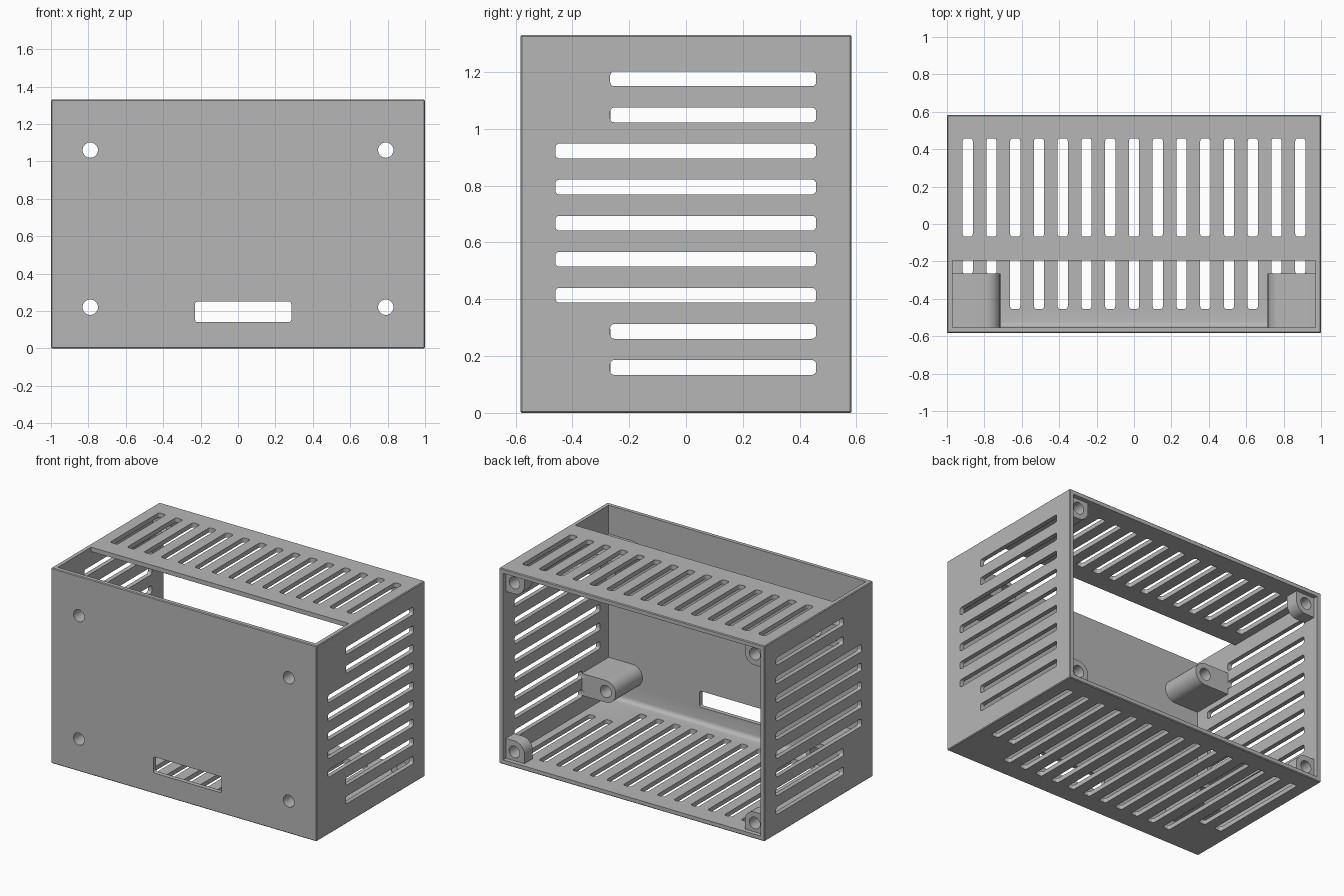
import bpy, bmesh, math

if "Cube" in bpy.data.objects:
    bpy.data.objects.remove(bpy.data.objects["Cube"])

W, D, H, T = 1.0, 0.583, 1.33, 0.03   # half width, half depth, height, wall

grey = bpy.data.materials.new("plain grey")
grey.diffuse_color = (0.47, 0.47, 0.47, 1)
grey.use_nodes = True
grey.node_tree.nodes["Principled BSDF"].inputs["Base Color"].default_value = grey.diffuse_color


def place(axis, a, b, c):
    # a, b lie in the profile plane, c runs along the axis
    return {'x': (c, a, b), 'y': (a, c, b), 'z': (a, b, c)}[axis]


def prism(bm, pts, axis, c0, c1):
    lo = [bm.verts.new(place(axis, a, b, c0)) for a, b in pts]
    hi = [bm.verts.new(place(axis, a, b, c1)) for a, b in pts]
    n = len(pts)
    faces = [bm.faces.new(lo), bm.faces.new(hi)]
    faces += [bm.faces.new((lo[i], lo[(i + 1) % n], hi[(i + 1) % n], hi[i])) for i in range(n)]
    bmesh.ops.recalc_face_normals(bm, faces=faces)


def arc(cx, cy, r, a0, a1, n):
    return [(cx + r * math.cos(math.radians(a0 + (a1 - a0) * i / n)),
             cy + r * math.sin(math.radians(a0 + (a1 - a0) * i / n))) for i in range(n + 1)]


def circle(cx, cy, r, n=32):
    return arc(cx, cy, r, 0, 360, n)[:-1]


def rounded(x0, x1, y0, y1, r=0.014):
    return (arc(x1 - r, y1 - r, r, 0, 90, 4) + arc(x0 + r, y1 - r, r, 90, 180, 4)
            + arc(x0 + r, y0 + r, r, 180, 270, 4) + arc(x1 - r, y0 + r, r, 270, 360, 4))


def rect(x0, x1, y0, y1):
    return [(x0, y0), (x1, y0), (x1, y1), (x0, y1)]


def finish(bm, name):
    me = bpy.data.meshes.new(name)
    bm.to_mesh(me)
    bm.free()
    ob = bpy.data.objects.new(name, me)
    bpy.context.collection.objects.link(ob)
    me.materials.append(grey)
    return ob


def combine(ob, tool, op):
    m = ob.modifiers.new(op, 'BOOLEAN')
    m.operation, m.object, m.solver = op, tool, 'EXACT'
    bpy.context.view_layer.objects.active = ob
    bpy.ops.object.modifier_apply(modifier=m.name)
    bpy.data.objects.remove(tool)


# Outer block with slightly eased edges
bm = bmesh.new()
prism(bm, rect(-W, W, -D, D), 'z', 0, H)
bmesh.ops.bevel(bm, geom=bm.edges[:], offset=0.005, segments=1, affect='EDGES')
case = finish(bm, "ventilated_case")

# Cavity, open at the back, with a small fillet where front meets floor
bm = bmesh.new()
f = 0.03
prism(bm, arc(-D + T + f, T + f, f, 180, 270, 4)
      + [(D + 0.1, T), (D + 0.1, H - T), (-D + T, H - T)], 'x', -W + T, W - T)
combine(case, finish(bm, "cavity_cutter"), 'DIFFERENCE')

# Screw bosses: long ones behind the front, short ones in the back corners
bm = bmesh.new()
for s in (-1, 1):
    for z in (0.22, 1.06):
        pts = [(0.985, z - 0.075), (0.985, z + 0.075)] + arc(0.79, z, 0.075, 90, 270, 16)
        prism(bm, [(s * x, zz) for x, zz in pts], 'y', -0.57, -0.265)
    for flip in (False, True):
        pts = [(0.985, 0.015), (0.985, 0.165)] + arc(0.905, 0.09, 0.075, 90, 180, 8) + [(0.83, 0.015)]
        prism(bm, [(s * x, H - z if flip else z) for x, z in pts], 'y', 0.465, 0.553)
combine(case, finish(bm, "screw_bosses"), 'UNION')

# All openings
bm = bmesh.new()
prism(bm, rect(-W + T, W - T, -D + T, -0.195), 'z', H - T - 0.02, H + 0.1)    # top opening
prism(bm, rounded(-0.23, 0.285, 0.14, 0.25), 'y', -0.7, -0.5)                # front window
for s in (-1, 1):
    for z in (0.22, 1.06):                                                   # front screw holes
        prism(bm, circle(s * 0.79, z, 0.041), 'y', -0.7, -0.2)
    for z in (0.09, H - 0.09):                                               # back screw holes
        prism(bm, circle(s * 0.905, z, 0.04), 'y', 0.459, 0.65)
    for i in range(9):                                                       # side vents
        z = 0.16 + i * 0.127
        y0 = -0.267 if i < 2 or i > 6 else -0.46
        prism(bm, rounded(y0, 0.458, z - 0.026, z + 0.026), 'x', *sorted((s * 0.95, s * 1.1)))
for i in range(-7, 8):                                                       # top and floor vents
    x = i * 0.127
    y0 = -0.267 if abs(i) > 5 else -0.455
    prism(bm, rounded(x - 0.027, x + 0.027, -0.068, 0.458), 'z', H - 0.04, H + 0.1)
    prism(bm, rounded(x - 0.027, x + 0.027, y0, 0.458), 'z', -0.1, 0.04)
combine(case, finish(bm, "opening_cutter"), 'DIFFERENCE')

case.select_set(True)
bpy.context.view_layer.objects.active = case
bpy.ops.object.shade_smooth_by_angle(angle=math.radians(30))
